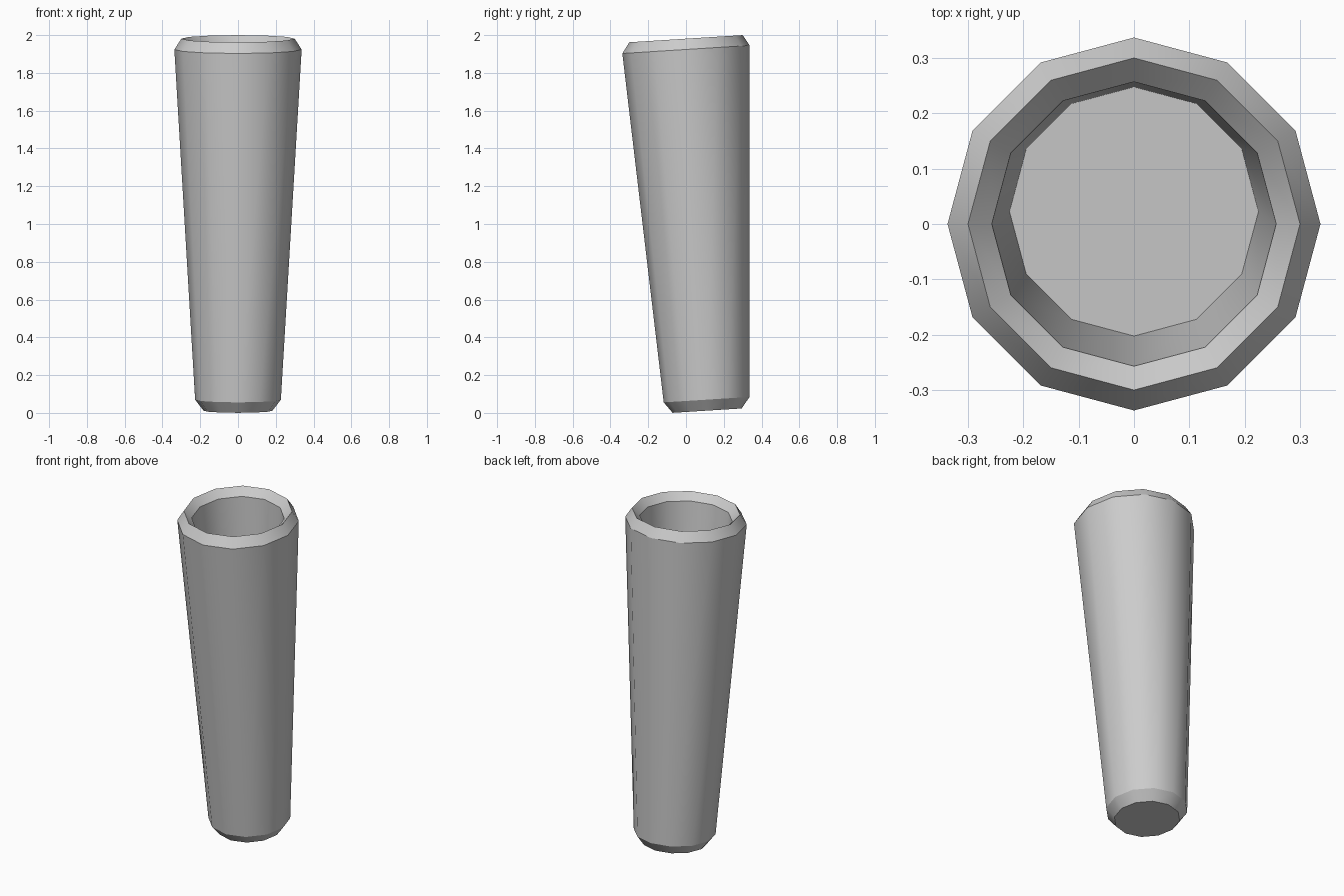
import bpy, bmesh, math

if "Cube" in bpy.data.objects:
    bpy.data.objects.remove(bpy.data.objects["Cube"])

SIDES = 12
TILT = 0.063  # rise of every ring towards the back

# Profile rings from underside, up the outside, over the rim, to the inner floor:
# (radius, centre y, centre z)
RINGS = [
    (0.183, 0.112, 0.012),   # underside
    (0.227, 0.109, 0.070),   # bottom chamfer
    (0.337, 0.000, 1.924),   # outer wall top
    (0.300, 0.000, 1.981),   # rim ridge
    (0.257, 0.000, 1.938),   # inner chamfer
    (0.225, 0.0225, 1.48),   # inner floor
]

bm = bmesh.new()


def add_ring(radius, cy, cz):
    verts = []
    for i in range(SIDES):
        a = 2 * math.pi * i / SIDES
        dy = radius * math.sin(a)
        verts.append(bm.verts.new((radius * math.cos(a), cy + dy, cz + TILT * dy)))
    return verts


# Walls, underside and inner floor
loops = [add_ring(*r) for r in RINGS]
for low, high in zip(loops, loops[1:]):
    for i in range(SIDES):
        j = (i + 1) % SIDES
        bm.faces.new((low[i], low[j], high[j], high[i]))
bm.faces.new(list(reversed(loops[0])))
bm.faces.new(loops[-1])
bmesh.ops.recalc_face_normals(bm, faces=bm.faces)

# Smooth around the walls, crisp at every ring
for f in bm.faces:
    f.smooth = True
for loop in loops:
    for i in range(SIDES):
        bm.edges.get((loop[i], loop[(i + 1) % SIDES])).smooth = False

mesh = bpy.data.meshes.new("tapered_cup")
bm.to_mesh(mesh)
bm.free()
cup = bpy.data.objects.new("tapered_cup", mesh)
bpy.context.collection.objects.link(cup)
